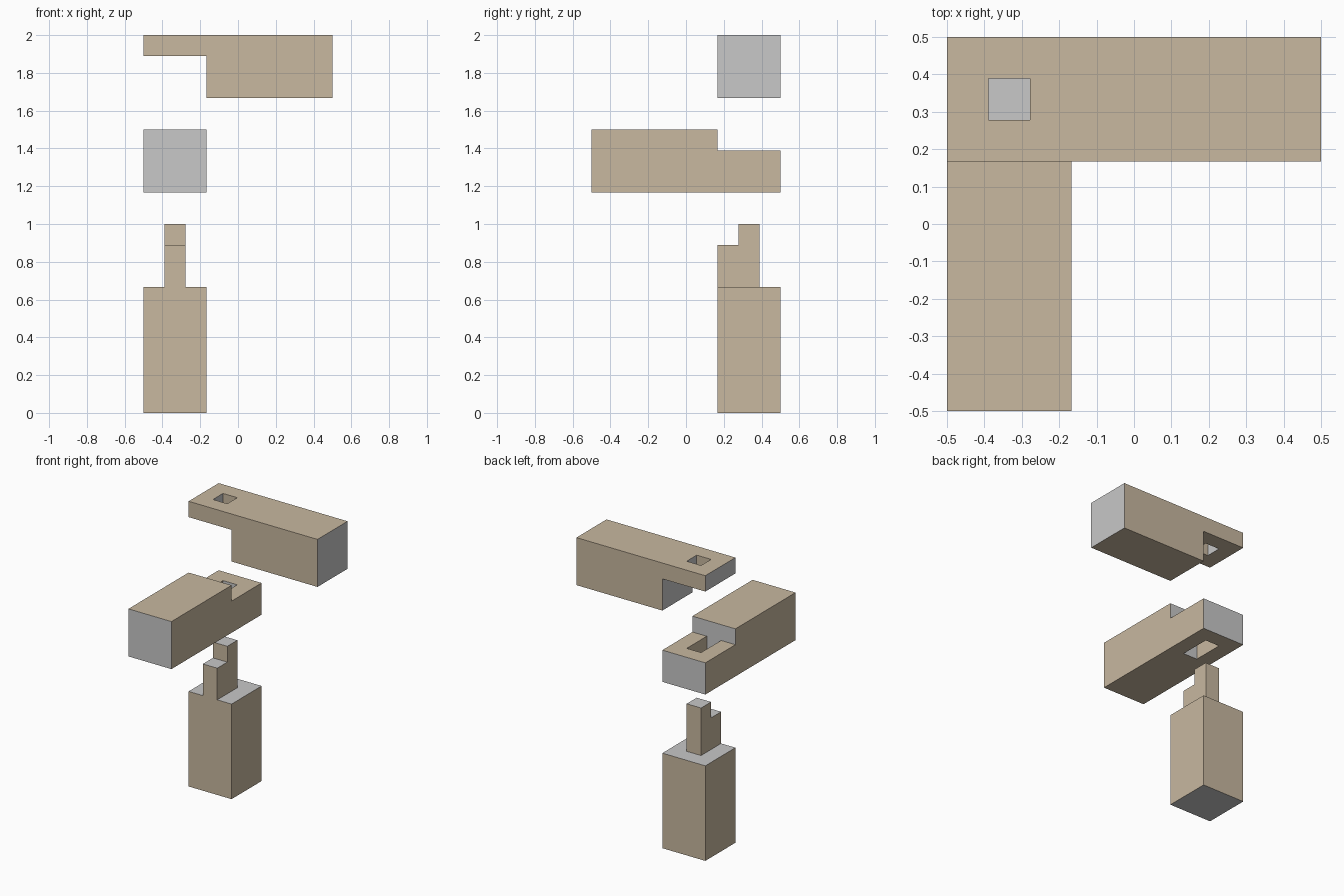
import bpy
import bmesh
from mathutils import Vector

cube = bpy.data.objects.get("Cube")
if cube:
    bpy.data.objects.remove(cube, do_unlink=True)

UNIT = 1 / 9  # joint module: each timber is three modules thick


def material(name, rgb):
    mat = bpy.data.materials.new(name)
    mat.use_nodes = True
    color = (*rgb, 1.0)
    mat.diffuse_color = color
    mat.node_tree.nodes["Principled BSDF"].inputs["Base Color"].default_value = color
    return mat


SIDE = material("side grain tan", (0.58, 0.48, 0.35))
END = material("end grain grey", (0.58, 0.58, 0.58))


def box(name, lo, hi):
    """Box between two corners in modules; origin at the left front bottom."""
    bm = bmesh.new()
    bmesh.ops.create_cube(bm, size=1)
    for v in bm.verts:
        p = [h if c > 0 else l for c, l, h in zip(v.co, lo, hi)]
        v.co = Vector(p) * UNIT - Vector((0.5, 0.5, 0))
    mesh = bpy.data.meshes.new(name)
    bm.to_mesh(mesh)
    bm.free()
    obj = bpy.data.objects.new(name, mesh)
    bpy.context.collection.objects.link(obj)
    return obj


def timber(name, lo, hi, grain, cuts):
    """Saw the cuts from a block, then colour faces across the grain as end grain."""
    obj = box(name, lo, hi)
    cutters = []
    for a, b in cuts:
        cutter = box(name + "_cutter", a, b)
        cutter.hide_render = True
        mod = obj.modifiers.new("cut", 'BOOLEAN')
        mod.operation = 'DIFFERENCE'
        mod.solver = 'EXACT'
        mod.object = cutter
        cutters.append(cutter)

    # Bake the cuts and discard the cutters
    bpy.context.view_layer.update()
    deps = bpy.context.evaluated_depsgraph_get()
    mesh = bpy.data.meshes.new_from_object(obj.evaluated_get(deps))
    obj.modifiers.clear()
    obj.data = mesh
    for cutter in cutters:
        bpy.data.objects.remove(cutter, do_unlink=True)

    mesh.materials.clear()
    mesh.materials.append(SIDE)
    mesh.materials.append(END)
    for face in mesh.polygons:
        face.material_index = int(abs(face.normal[grain]) > 0.9)
        face.use_smooth = False
    return obj


# Upright post: cheeks, back and step sawn away to leave a stepped tenon
timber("post", (0, 6, 0), (3, 9, 9), 2, [
    ((-1, 5, 6), (1, 10, 10)),
    ((2, 5, 6), (4, 10, 10)),
    ((-1, 8, 6), (4, 10, 10)),
    ((-1, 5, 8), (4, 7, 10)),
])

# Lower beam, running front to back: shallow lap on top and a long mortise
timber("lower_beam", (0, 0, 10.5), (3, 9, 13.5), 1, [
    ((-1, 6, 12.5), (4, 10, 14)),
    ((1, 6, 10), (2, 8, 13)),
])

# Upper beam, running side to side: deep lap underneath and a square mortise
timber("upper_beam", (0, 6, 15), (9, 9, 18), 0, [
    ((-1, 5, 14), (3, 10, 17)),
    ((1, 7, 16), (2, 8, 19)),
])
